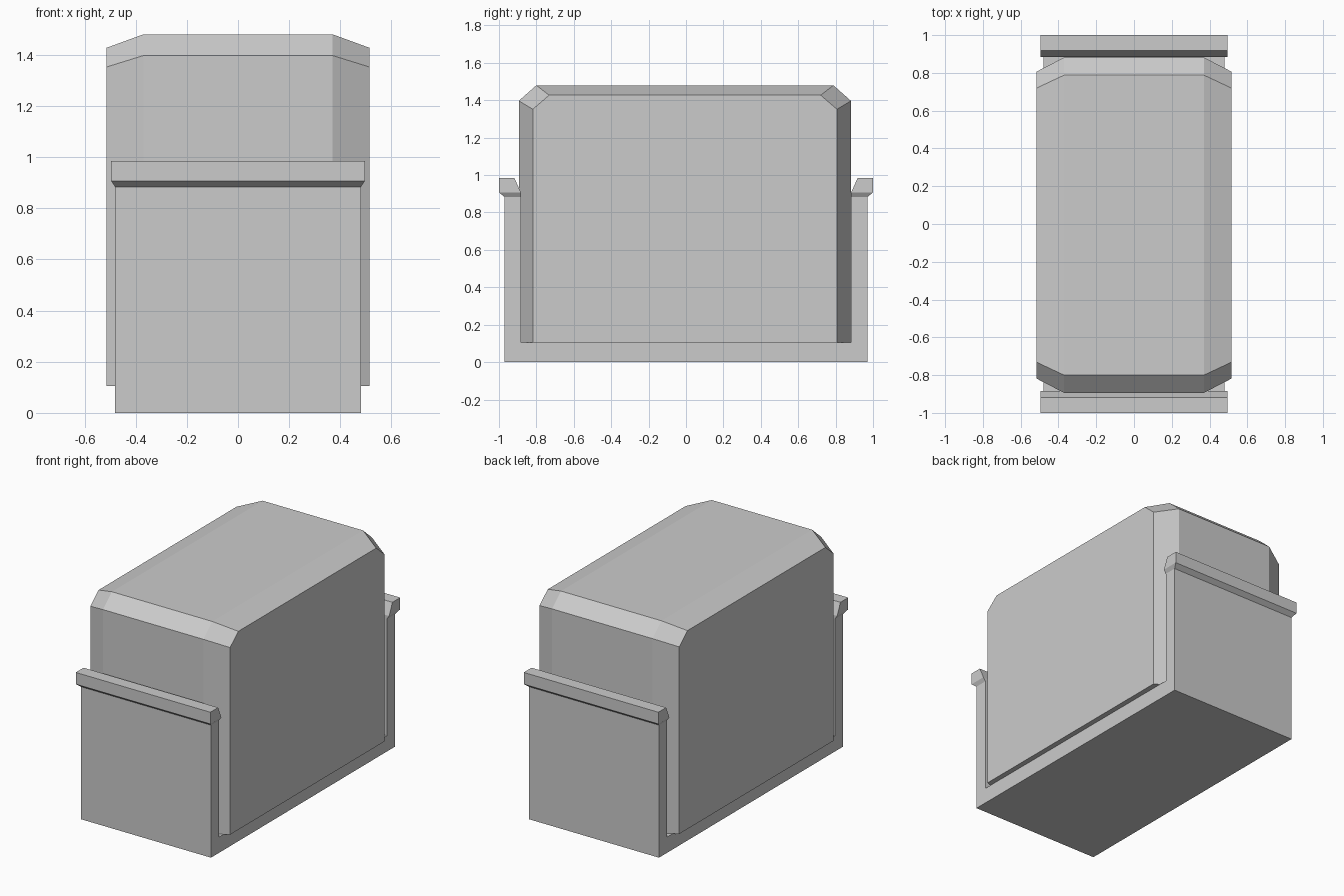
import bpy, bmesh

if "Cube" in bpy.data.objects:
    bpy.data.objects.remove(bpy.data.objects["Cube"])


def loft(name, sections):
    """Join matching closed sections with quads and cap both ends."""
    bm = bmesh.new()
    rings = [[bm.verts.new(p) for p in sec] for sec in sections]
    n = len(rings[0])
    for a, b in zip(rings, rings[1:]):
        for i in range(n):
            j = (i + 1) % n
            bm.faces.new((a[i], a[j], b[j], b[i]))
    bm.faces.new(rings[0])
    bm.faces.new(rings[-1])
    bmesh.ops.recalc_face_normals(bm, faces=bm.faces)
    mesh = bpy.data.meshes.new(name)
    bm.to_mesh(mesh)
    bm.free()
    obj = bpy.data.objects.new(name, mesh)
    bpy.context.collection.objects.link(obj)
    return obj


# Inner body: chamfered side profile, narrower at the two outer sides
def body_section(x, y_wall, z_wall, y_top, z_top):
    half = [(y_wall, 0.105), (y_wall, z_wall), (y_top, z_top)]
    pts = half + [(-y, z) for y, z in reversed(half)]
    return [(x, y - 0.006, z) for y, z in pts]


side = (0.813, 1.352, 0.726, 1.427)
middle = (0.888, 1.397, 0.794, 1.48)
loft("body", [body_section(-0.515, *side), body_section(-0.37, *middle),
              body_section(0.37, *middle), body_section(0.515, *side)])

# U-shaped tray: floor with front and back walls
half = [(0.97, 0.0), (0.97, 0.885), (0.883, 0.885), (0.883, 0.105)]
profile = half + [(-y, z) for y, z in reversed(half)]
loft("tray", [[(x, y, z) for y, z in profile] for x in (-0.48, 0.48)])

# Flared rims along the top of each tray wall
for name, s in (("front_rim", -1), ("back_rim", 1)):
    loft(name, [[(-w, s * yo, z), (w, s * yo, z), (w, s * yi, z), (-w, s * yi, z)]
                for w, yo, yi, z in ((0.48, 0.97, 0.883, 0.883),
                                     (0.496, 1.0, 0.883, 0.907),
                                     (0.496, 1.0, 0.918, 0.985))])
